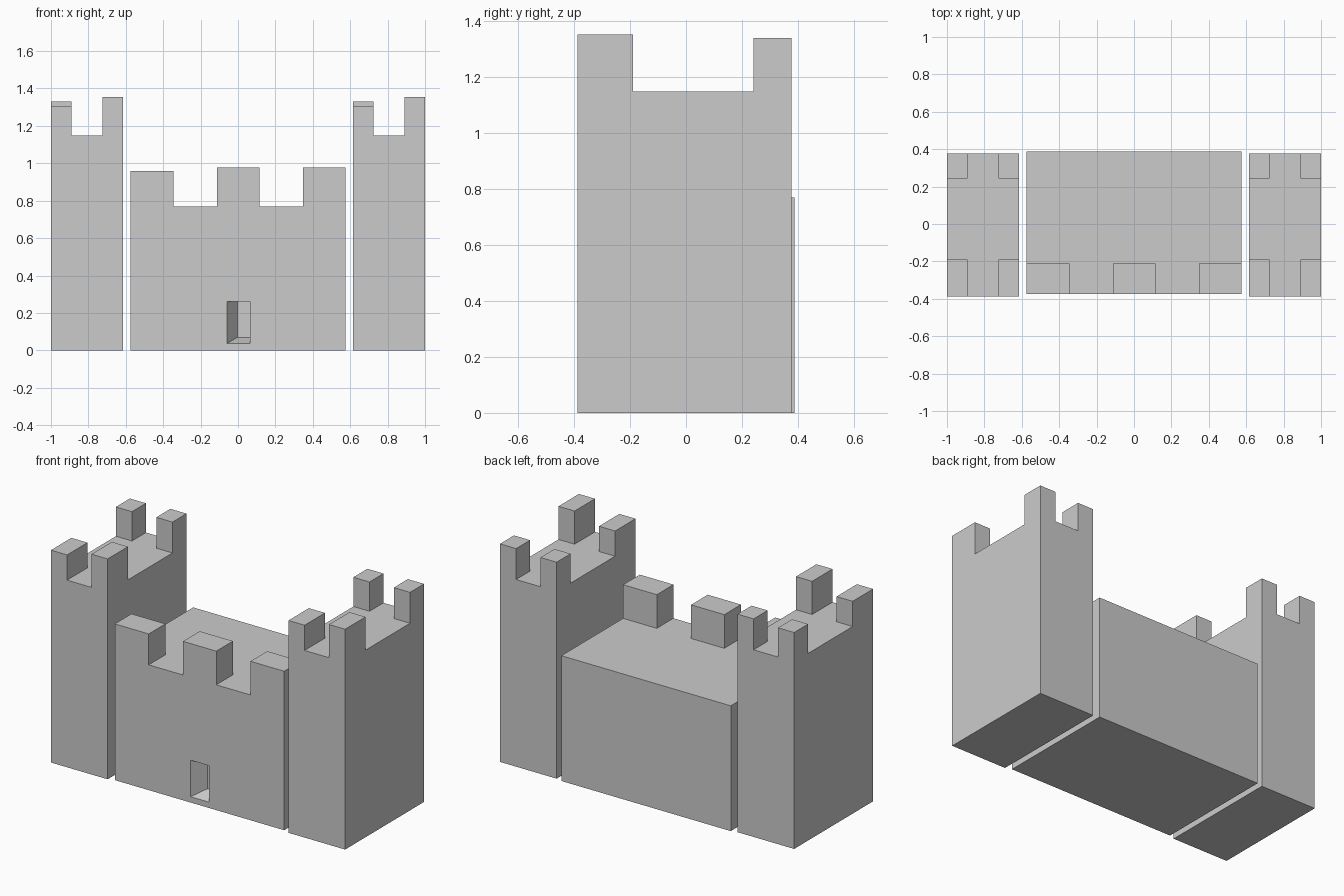
import bpy, bmesh

if "Cube" in bpy.data.objects:
    bpy.data.objects.remove(bpy.data.objects["Cube"])


def make_object(name, bm):
    bmesh.ops.recalc_face_normals(bm, faces=bm.faces[:])
    mesh = bpy.data.meshes.new(name)
    bm.to_mesh(mesh)
    bm.free()
    obj = bpy.data.objects.new(name, mesh)
    bpy.context.collection.objects.link(obj)
    return obj


def crenellated_block(name, xs, ys, roof, merlons):
    """Block with its roof split at xs / ys; merlons maps (column, row) to height."""
    bm = bmesh.new()
    grid = [[bm.verts.new((x, y, 0)) for y in ys] for x in xs]
    cells = {}
    for i in range(len(xs) - 1):
        for j in range(len(ys) - 1):
            cells[i, j] = bm.faces.new((grid[i][j], grid[i + 1][j],
                                        grid[i + 1][j + 1], grid[i][j + 1]))
    # raise the body, keeping the footprint as the underside
    ext = bmesh.ops.extrude_face_region(bm, geom=list(cells.values()), use_keep_orig=True)
    geom = ext["geom"]
    bmesh.ops.translate(bm, vec=(0, 0, roof),
                        verts=[g for g in geom if isinstance(g, bmesh.types.BMVert)])
    tops = [g for g in geom if isinstance(g, bmesh.types.BMFace)]
    # raise each merlon from its roof cell
    for (i, j), height in merlons.items():
        cx, cy = (xs[i] + xs[i + 1]) / 2, (ys[j] + ys[j + 1]) / 2
        face = min((f for f in tops if f.is_valid),
                   key=lambda f: (f.calc_center_median().x - cx) ** 2
                   + (f.calc_center_median().y - cy) ** 2)
        tops.remove(face)
        top = bmesh.ops.extrude_discrete_faces(bm, faces=[face])["faces"][0]
        for v in top.verts:
            v.co.z = height
    bmesh.ops.recalc_face_normals(bm, faces=bm.faces[:])
    bmesh.ops.dissolve_limit(bm, angle_limit=0.01, verts=bm.verts[:], edges=bm.edges[:])
    return make_object(name, bm)


# towers: identical blocks with four corner merlons of uneven height
W = 0.1925
left_tower = crenellated_block(
    "left_tower", [-W, -0.083, 0.083, W], [-0.388, -0.19, 0.242, 0.378], 1.15,
    {(0, 0): 1.305, (2, 0): 1.354, (0, 2): 1.33, (2, 2): 1.34})
left_tower.location.x = -1 + W
right_tower = left_tower.copy()
right_tower.name = "right_tower"
right_tower.location.x = 1 - W
bpy.context.collection.objects.link(right_tower)

# gate wall with three merlons along the front
FRONT = -0.374
wall = crenellated_block(
    "gate_wall", [-0.576, -0.345, -0.112, 0.114, 0.347, 0.576], [FRONT, -0.212, 0.388],
    0.77, {(0, 0): 0.96, (2, 0): 0.977, (4, 0): 0.977})

# door niche: left jamb and sill slope inward
bm = bmesh.new()
rings = []
for t in (-0.5, 1):
    y = FRONT + 0.08 * t
    x0, z0 = -0.06 + 0.058 * t, 0.036 + 0.034 * t
    rings.append([bm.verts.new(p) for p in
                  ((x0, y, z0), (0.065, y, z0), (0.065, y, 0.26), (x0, y, 0.26))])
for ring in rings:
    bm.faces.new(ring)
for k in range(4):
    n = (k + 1) % 4
    bm.faces.new((rings[0][k], rings[0][n], rings[1][n], rings[1][k]))
cutter = make_object("niche_cutter", bm)
cutter.hide_render = True

mod = wall.modifiers.new("door_niche", 'BOOLEAN')
mod.operation = 'DIFFERENCE'
mod.solver = 'EXACT'
mod.object = cutter
bpy.context.view_layer.objects.active = wall
bpy.ops.object.modifier_apply(modifier=mod.name)
bpy.data.objects.remove(cutter)
